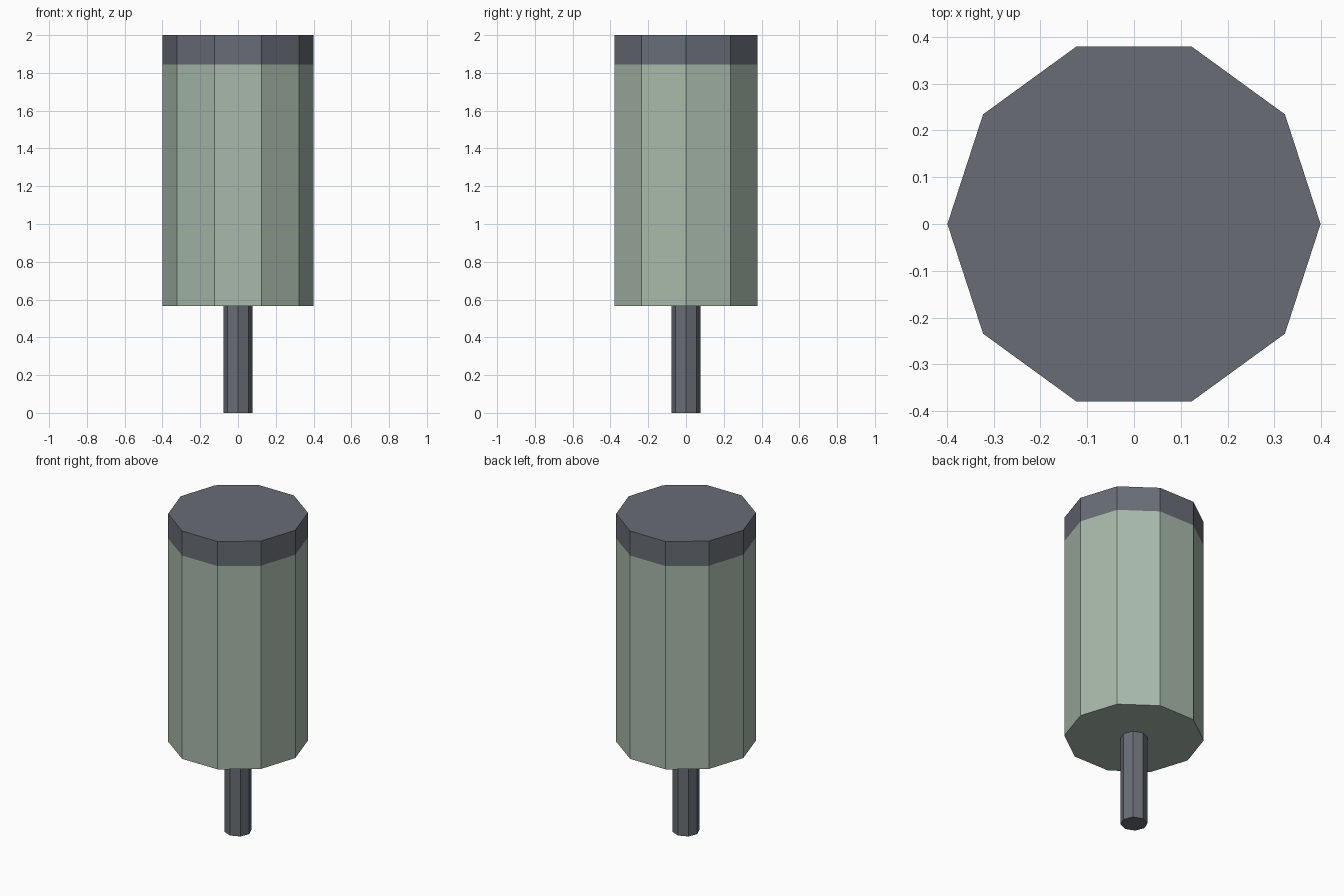
import bpy
import math

if "Cube" in bpy.data.objects:
    bpy.data.objects.remove(bpy.data.objects["Cube"], do_unlink=True)


def material(name, srgb):
    """Flat colour from 0-255 sRGB values."""
    linear = [((c / 255 + 0.055) / 1.055) ** 2.4 for c in srgb] + [1.0]
    mat = bpy.data.materials.new(name)
    mat.use_nodes = True
    mat.diffuse_color = linear
    mat.node_tree.nodes["Principled BSDF"].inputs["Base Color"].default_value = linear
    mat.roughness = 0.8
    return mat


def prism(name, sides, radius, bottom, top, mat):
    """Upright flat-sided prism with a corner on +x."""
    bpy.ops.mesh.primitive_cylinder_add(
        vertices=sides, radius=radius, depth=top - bottom,
        location=(0, 0, (bottom + top) / 2))
    obj = bpy.context.object
    obj.name = name
    # Turn the first corner from +y to +x
    obj.rotation_euler.z = math.pi / 2
    bpy.ops.object.transform_apply(location=False, rotation=True, scale=False)
    obj.data.materials.append(mat)
    return obj


sage = material("sage green", (168, 185, 171))
slate = material("slate grey", (104, 109, 117))

STEM_TOP, CAP_BOTTOM, HEIGHT = 0.565, 1.845, 2.0

# Thin stem, a little sunk into the body
prism("stem", 8, 0.078, 0.0, STEM_TOP + 0.02, slate)

# Ten-sided body with a dark cap band flush on top
body = prism("body", 10, 0.399, STEM_TOP, HEIGHT, sage)
body.data.materials.append(slate)

# Cut the body at the foot of the cap and colour everything above it
import bmesh
bm = bmesh.new()
bm.from_mesh(body.data)
mid = (STEM_TOP + HEIGHT) / 2
bmesh.ops.bisect_plane(
    bm, geom=bm.verts[:] + bm.edges[:] + bm.faces[:],
    plane_co=(0, 0, CAP_BOTTOM - mid), plane_no=(0, 0, 1))
for face in bm.faces:
    face.material_index = int(face.calc_center_median().z > CAP_BOTTOM - mid)
bm.to_mesh(body.data)
bm.free()
